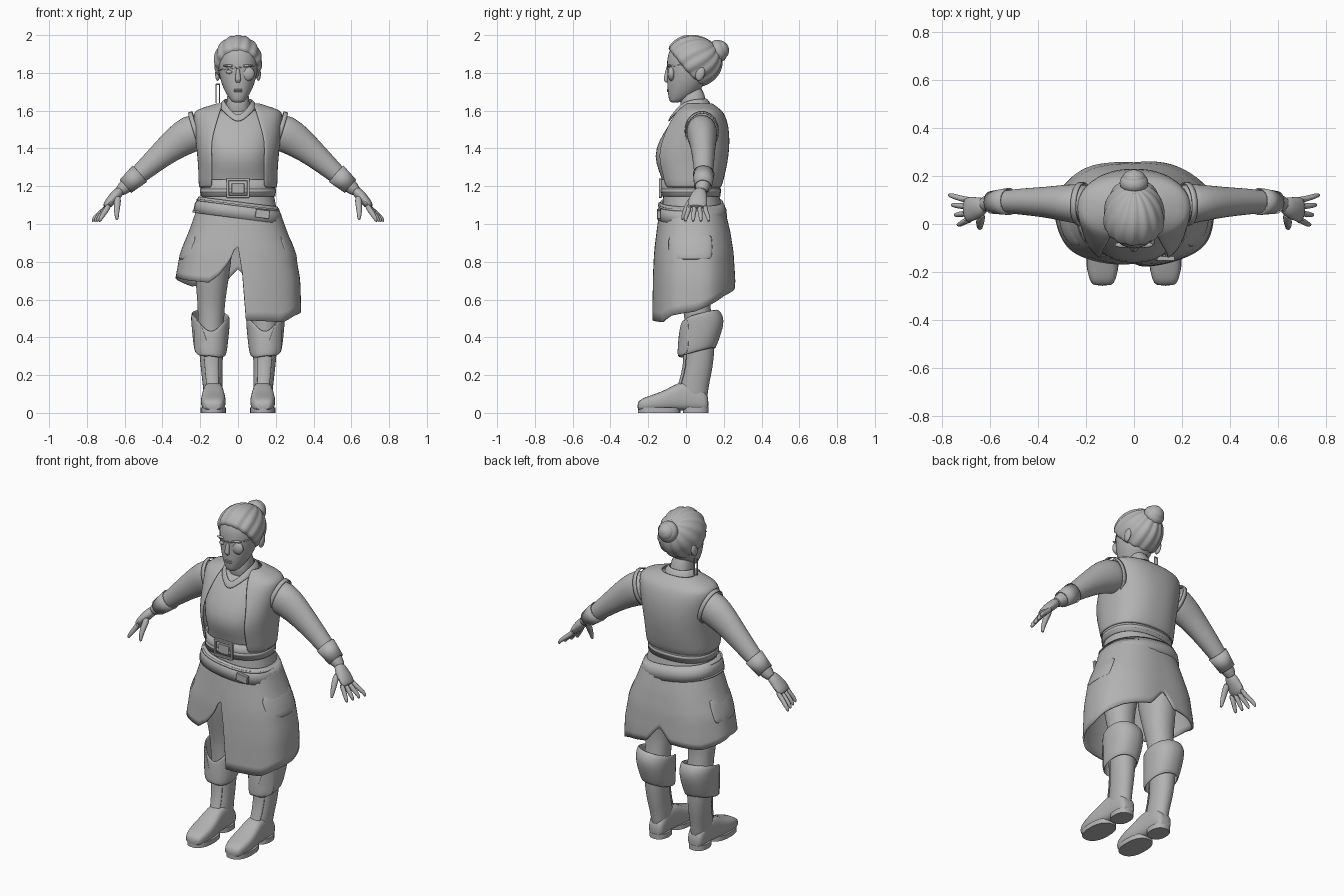
import bpy, bmesh
from math import sin, cos, pi, asin, radians, copysign
from mathutils import Vector, Matrix

cube = bpy.data.objects.get("Cube")
if cube:
    bpy.data.objects.remove(cube)

mat = bpy.data.materials.new("plain_grey")
mat.use_nodes = True
GREY = (0.45, 0.45, 0.45, 1)
mat.diffuse_color = GREY
mat.node_tree.nodes["Principled BSDF"].inputs["Base Color"].default_value = GREY


def finish(name, bm, sub=0, thick=0, angle=50):
    """Turn a bmesh into a shaded object with its modifiers."""
    bmesh.ops.recalc_face_normals(bm, faces=bm.faces)
    mesh = bpy.data.meshes.new(name)
    bm.to_mesh(mesh)
    bm.free()
    obj = bpy.data.objects.new(name, mesh)
    bpy.context.collection.objects.link(obj)
    mesh.materials.append(mat)
    bpy.ops.object.select_all(action="DESELECT")
    obj.select_set(True)
    bpy.context.view_layer.objects.active = obj
    bpy.ops.object.shade_smooth_by_angle(angle=radians(angle))
    if thick:
        mod = obj.modifiers.new("thickness", "SOLIDIFY")
        mod.thickness, mod.offset = thick, 0
    if sub:
        mod = obj.modifiers.new("smooth", "SUBSURF")
        mod.levels = mod.render_levels = sub


def loft(name, rings, closed=True, caps=True, sub=1, thick=0):
    """Skin a list of equally long point rows."""
    bm = bmesh.new()
    rows = [[bm.verts.new(p) for p in ring] for ring in rings]
    n = len(rows[0])
    for a, b in zip(rows, rows[1:]):
        for i in range(n if closed else n - 1):
            j = (i + 1) % n
            bm.faces.new((a[i], a[j], b[j], b[i]))
    if closed and caps:
        bm.faces.new(rows[0])
        bm.faces.new(rows[-1])
    finish(name, bm, sub, thick)


def power(v, e):
    return copysign(abs(v) ** e, v)


def around(t, rx, yf, yb, z, cx=0, e=0.85, tilt=(0, 0)):
    """Point on a boxy oval; t = 0 is the front, a quarter turn is +x."""
    x = rx * power(sin(t), e)
    y = (yf + yb) / 2 - (yb - yf) / 2 * power(cos(t), e)
    return Vector((cx + x, y, z + tilt[0] * x + tilt[1] * y))


def oval(z, rx, yf, yb, cx=0, e=0.85, tilt=(0, 0), n=32):
    return [around(2 * pi * i / n, rx, yf, yb, z, cx, e, tilt) for i in range(n)]


def tube(name, path, s=1, n=12, sub=1, caps=True, thick=0):
    """Limb along a path of (x, y, z, radius in y, radius across)."""
    pts = [Vector((s * p[0], p[1], p[2])) for p in path]
    rings = []
    for i, p in enumerate(pts):
        d = pts[min(i + 1, len(pts) - 1)] - pts[max(i - 1, 0)]
        across = d.cross(Vector((0, 1, 0))).normalized()
        wide = across.cross(d).normalized()
        rings.append([p + wide * path[i][3] * cos(2 * pi * k / n)
                      + across * path[i][4] * sin(2 * pi * k / n) for k in range(n)])
    loft(name, rings, sub=sub, caps=caps, thick=thick)


def blob(name, loc, size, turn=0):
    bm = bmesh.new()
    bmesh.ops.create_uvsphere(bm, u_segments=20, v_segments=12, radius=1)
    bm.transform(Matrix.Translation(loc) @ Matrix.Rotation(turn, 4, "X") @ Matrix.Diagonal((*size, 1)))
    finish(name, bm)


def box(name, loc, size, turn=0):
    bm = bmesh.new()
    bmesh.ops.create_cube(bm, size=1)
    bm.transform(Matrix.Translation(loc) @ Matrix.Rotation(turn, 4, "Y") @ Matrix.Diagonal((*size, 1)))
    bmesh.ops.bevel(bm, geom=bm.edges[:], offset=0.002, segments=1, affect="EDGES")
    finish(name, bm, angle=30)


def table(rows, x):
    """Linear lookup in rows of (x, values...)."""
    for a, b in zip(rows, rows[1:]):
        if x <= b[0]:
            f = max(0, (x - a[0]) / (b[0] - a[0]))
            return [p + (q - p) * f for p, q in zip(a[1:], b[1:])]
    return list(rows[-1][1:])


# Torso and neck: height, half width, front, back
TORSO = [(0.9, .2, -.1, .18), (1, .215, -.13, .19), (1.08, .208, -.13, .2), (1.14, .192, -.12, .175),
         (1.22, .178, -.12, .172), (1.28, .175, -.145, .185), (1.36, .185, -.17, .205),
         (1.44, .195, -.145, .21), (1.52, .205, -.095, .205), (1.58, .2, -.05, .18), (1.61, .12, -.02, .14)]
loft("shirt_torso", [oval(*r) for r in TORSO])
loft("neck", [oval(1.56, .075, -.04, .13), oval(1.64, .058, -.025, .105), oval(1.74, .056, -.03, .09)])

# Open vest
VEST = [(1.19, .204, -.135, .182), (1.28, .203, -.16, .205), (1.36, .21, -.183, .22), (1.44, .218, -.158, .226),
        (1.52, .228, -.11, .22), (1.58, .233, -.065, .2), (1.6, .218, -.045, .18), (1.62, .15, -.025, .155),
        (1.638, .1, -.01, .13)]
rows = []
for z, rx, yf, yb in VEST:
    edge = asin((table([(1.19, .135), (1.45, .14), (1.638, .08)], z)[0] / rx) ** (1 / 0.85))
    rows.append([around(edge + (2 * pi - 2 * edge) * i / 40, rx, yf, yb, z) for i in range(41)])
loft("vest", rows, closed=False, thick=0.012)

# Folded V collar
half = [((0, -.105, 1.525), (0, -.08, 1.565)), ((.06, -.07, 1.575), (.045, -.05, 1.61)),
        ((.105, -.01, 1.62), (.075, -.005, 1.655)), ((.095, .1, 1.63), (.07, .085, 1.665)),
        ((0, .15, 1.62), (0, .115, 1.665))]
full = half + [tuple((-x, y, z) for x, y, z in pair) for pair in half[-2:0:-1]]
loft("collar", [[p[k] for p in full] for k in (0, 1)], caps=False, sub=2, thick=0.012)

# Belts
loft("waist_belt", [oval(z, .194, -.13, .178) for z in (1.145, 1.235)], caps=False, sub=0, thick=0.01)
loft("waist_belt_trim", [oval(z, .197, -.135, .182) for z in (1.165, 1.185)], caps=False, sub=0, thick=0.006)
for z in (1.145, 1.235):
    box("buckle_bar", (0, -.136, z), (.12, .016, .014))
for x in (-.055, .055):
    box("buckle_side", (x, -.136, 1.19), (.014, .016, .1))
box("buckle_plate", (0, -.132, 1.19), (.07, .016, .055))
SLOPE = (-.13, 0)
loft("hip_belt", [oval(z, rx, yf, yb, tilt=SLOPE) for z, rx, yf, yb in
                  ((1.03, .23, -.146, .21), (1.075, .222, -.142, .206), (1.115, .202, -.128, .188))],
     caps=False, sub=0, thick=0.016)
for z, rx in ((1.036, .234), (1.1, .214)):
    loft("hip_belt_edge", [oval(z + d, rx, -.142, rx * .88, tilt=SLOPE) for d in (-.005, .005)],
         caps=False, sub=0, thick=0.012)
box("hip_clip", (.13, -.143, 1.053), (.075, .02, .045), 0.13)

# Uneven split skirt
SHAPE = [(.48, .332, -.172, .25), (.7, .326, -.17, .258), (.85, .3, -.163, .248),
         (.96, .255, -.15, .23), (1.08, .212, -.135, .2)]
HEM = [(0, .88), (2.5, .74), (5, .49), (42, .48), (60, .515), (90, .535), (135, .62), (168, .66), (180, .76),
       (190, .68), (225, .67), (270, .72), (335, .69), (345, .73), (354, .8), (357.5, .86), (360, .88)]
COLS = 144
rows = []
for v in range(13):
    row = []
    for i in range(COLS):
        hem = table(HEM, 360 * i / COLS)[0]
        z = 1.08 + (hem - 1.08) * v / 12
        t = 2 * pi * i / COLS
        rx, yf, yb = table(SHAPE, z)
        fold = 1 + .01 * sin(7 * t + 1) * v / 12
        row.append(around(t, rx * fold, yf * fold, yb * fold, z))
    rows.append(row)
loft("split_skirt", rows, caps=False, sub=0, thick=0.01)

# Head
HEAD = [(1.642, .026, -.08, -.04), (1.655, .04, -.09, .0), (1.69, .064, -.096, .06),
        (1.74, .087, -.1, .1), (1.8, .102, -.098, .125), (1.87, .108, -.104, .14),
        (1.93, .1, -.085, .14), (1.97, .075, -.05, .11), (1.985, .03, 0, .06)]
loft("head", [oval(*r, e=0.95) for r in HEAD])
tube("nose", [(0, -.094, 1.83, .012, .01), (0, -.1, 1.79, .013, .012), (0, -.108, 1.765, .014, .017),
              (0, -.097, 1.748, .01, .013)])
for z in (1.703, 1.711):
    blob("lip", (0, -.091, z), (.025, .01, .006))
blob("right_eye", (-.045, -.086, 1.805), (.02, .011, .01))
blob("eye_patch", (.05, -.077, 1.795), (.038, .02, .038))
loft("patch_strap", [oval(z, .107, -.102, .14, e=0.95, tilt=(.12, 0)) for z in (1.825, 1.832)],
     caps=False, sub=0, thick=0.002)
for s, side in ((1, "left"), (-1, "right")):
    blob(side + "_ear", (s * .108, .075, 1.795), (.013, .024, .038), -0.3)
    blob(side + "_brow", (s * .045, -.087, 1.838), (.034, .012, .007))
for x in (-.117, -.098):
    box("earring_bar", (x, .06, 1.69), (.006, .008, .1))
box("earring_top", (-.107, .06, 1.74), (.024, .008, .006))

# Swept hair, combed back to the bun
back = Vector((0, .77, .64))
up = Vector((0, -.64, .77))
rows = []
for v in range(15):
    polar = 0.1 + radians(107) * v / 14
    row = []
    for i in range(72):
        t = 2 * pi * i / 72
        d = back * cos(polar) + (up * cos(t) + Vector((1, 0, 0)) * sin(t)) * sin(polar)
        r = 1 + .03 * sin(polar) * sin(14 * t + 1.5 * polar)
        deep = .132 if d.y < 0 else .162
        row.append(Vector((0, .025, 1.86)) + Vector((d.x * .122, d.y * deep, d.z * .135)) * r)
    rows.append(row)
loft("swept_hair", rows, sub=1, thick=0.01)
for size, out in ((.06, 0), (.048, .025), (.03, .045)):
    blob("hair_bun", (0, .172 + out * .7, 1.917 + out * .3), (size, size * .75, size), 0.35)

for s, side in ((1, "left"), (-1, "right")):
    # Arm, armhole, cuff and hand
    tube(side + "_arm", [(.17, .08, 1.5, .085, .09), (.25, .085, 1.482, .085, .105), (.33, .09, 1.428, .07, .086),
                         (.41, .092, 1.363, .061, .069), (.5, .094, 1.283, .053, .055),
                         (.58, .09, 1.213, .042, .042), (.64, .082, 1.16, .032, .03)], s, 16)
    tube(side + "_armhole", [(.21, .083, 1.493, .088, .106), (.232, .084, 1.486, .087, .106)],
         s, 28, 0, False, 0.006)
    tube(side + "_wrist_cuff", [(.52, .094, 1.266, .054, .055), (.595, .09, 1.2, .044, .043)],
         s, 24, 0, False, 0.006)
    tube(side + "_palm", [(.615, .08, 1.185, .032, .028), (.65, .068, 1.15, .046, .03),
                          (.685, .06, 1.11, .056, .026), (.705, .058, 1.085, .05, .018)], s)
    for k in range(4):
        y = .015 + .029 * k
        tip = y + .012 * (k - 1.5)
        x = .735 + .012 * k
        tube(side + "_finger", [(.68, y, 1.105, .013, .016), (.7 + .004 * k, y, 1.07, .014, .016),
                                (x - .01, tip, 1.035, .012, .013), (x, tip, 1.01, .007, .007)], s, 8)
    tube(side + "_thumb", [(.635, .045, 1.15, .02, .02), (.64, .01, 1.1, .018, .02),
                           (.643, -.012, 1.055, .013, .014), (.64, -.02, 1.018, .008, .009)], s, 8)

    # Leg and boot shaft
    LEG = [(.03, .05, -.03, .115, .13), (.12, .051, -.045, .115, .132), (.2, .056, -.015, .135, .138),
           (.3, .062, -.002, .15, .142), (.42, .07, -.005, .155, .143), (.54, .07, -.01, .13, .143),
           (.64, .08, -.035, .125, .14), (.78, .098, -.07, .15, .135), (.95, .105, -.09, .17, .12)]
    loft(side + "_leg", [oval(*r[:4], cx=s * r[4], e=0.95, n=20) for r in LEG])

    # Foot: y, half width, top height
    FOOT = [(-.258, .04, .055), (-.235, .056, .078), (-.17, .069, .098), (-.1, .065, .125),
            (-.04, .056, .165), (.04, .052, .17), (.1, .05, .12), (.12, .035, .08)]
    rings = []
    for y, w, top in FOOT:
        ring = []
        for i in range(16):
            a = 2 * pi * i / 16
            ring.append((s * .131 + w * power(cos(a), .6), y, .012 + (top - .012) * (.5 + .5 * power(sin(a), .7))))
        rings.append(ring)
    loft(side + "_foot", rings)
    loft(side + "_sole", [oval(z, .068, -.255, -.03, s * .131) for z in (0, .028)], sub=0)
    loft(side + "_heel", [oval(z, .054, -.015, .12, s * .131) for z in (0, .03)], sub=0)
    shin = [[around(s * t, rx + .006, yf - .006, yb, z, s * cx, 0.95) for t in (-.6, -.3, 0, .3, .6)]
            for z, rx, yf, yb, cx in LEG[1:5]]
    loft(side + "_shin_plate", shin, closed=False, thick=0.008)

    # Slanted boot cuff with a front notch
    rows = []
    for z, rx, yf, yb, dip in ((.3, .078, -.04, .152, .01), (.34, .086, -.04, .168, 0),
                               (.41, .093, -.036, .196, -.01), (.46, .098, -.032, .194, -.03),
                               (.5, .097, -.03, .168, -.06)):
        ring = oval(z, rx, yf, yb, s * .146, 0.9, (s * .1, .27), 36)
        for i, p in enumerate(ring):
            p.z += dip * max(0, cos(2 * pi * i / 36)) ** 6
        rows.append(ring)
    loft(side + "_boot_cuff", rows, caps=False, sub=1, thick=0.01)
    # Overlapping flap on the front of the cuff
    flap = [[around(s * t, .098, -.043, .185, z, s * .146, 0.9, (s * .1, .27)) for t in (a, (a + 1.1) / 2, 1.1)]
            for z, a in ((.3, -.1), (.39, .15), (.49, .55))]
    loft(side + "_cuff_flap", flap, closed=False, sub=2, thick=0.008)

    # Skirt side pocket
    pocket = [[around(s * t, rx, -.165, .25, z) for t in (.9, 1.2, 1.5, 1.8, 2)]
              for z, rx in ((.81, .316), (.87, .3), (.95, .262))]
    loft(side + "_pocket", pocket, closed=False, sub=1, thick=0.01)
